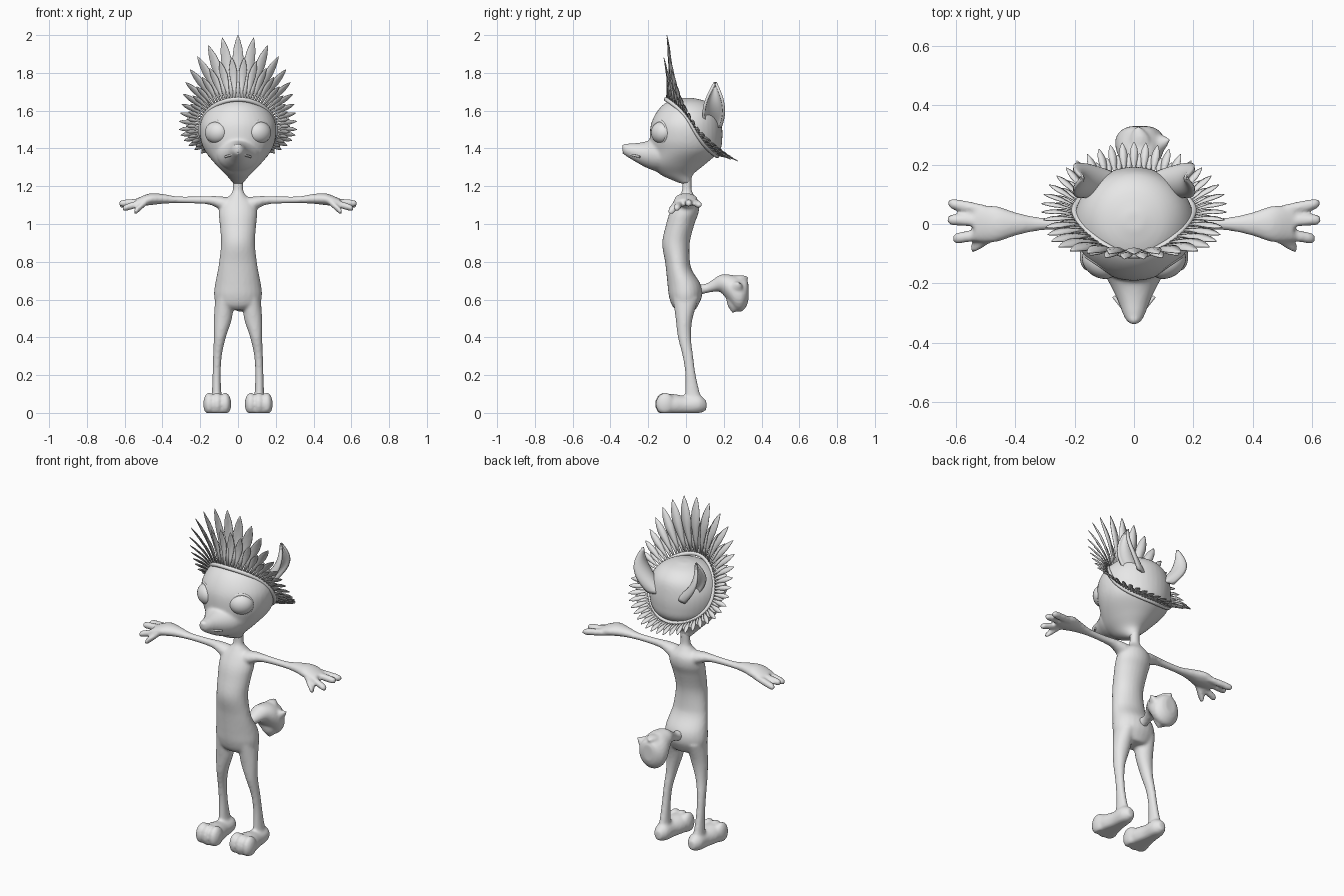
import bpy, bmesh
from math import sin, cos, pi, radians
from mathutils import Vector, Matrix

cube = bpy.data.objects.get("Cube")
if cube:
    bpy.data.objects.remove(cube, do_unlink=True)

grey = bpy.data.materials.new("plain_grey")
grey.use_nodes = True
tone = (.8, .8, .8, 1)
grey.diffuse_color = tone
grey.node_tree.nodes["Principled BSDF"].inputs["Base Color"].default_value = tone

SIDES = (1, -1)


def finish(name, bm):
    bmesh.ops.recalc_face_normals(bm, faces=bm.faces)
    for f in bm.faces:
        f.smooth = True
    mesh = bpy.data.meshes.new(name)
    bm.to_mesh(mesh)
    bm.free()
    mesh.materials.append(grey)
    ob = bpy.data.objects.new(name, mesh)
    bpy.context.collection.objects.link(ob)
    return ob


def fuse(ob, voxel, rounds):
    """Merge overlapping volumes into one soft skin."""
    m = ob.modifiers.new("skin", 'REMESH')
    m.mode, m.voxel_size, m.use_smooth_shade = 'VOXEL', voxel, True
    s = ob.modifiers.new("soften", 'SMOOTH')
    s.factor, s.iterations = .5, rounds


def thicken(ob, amount):
    sol = ob.modifiers.new("thickness", 'SOLIDIFY')
    sol.thickness, sol.offset = amount, 0


def spline(rows, steps=5):
    """Catmull-Rom interpolation of ring rows."""
    rows = [Vector(r) for r in rows]
    out = []
    for i in range(len(rows) - 1):
        b, c = rows[i], rows[i + 1]
        a, d = rows[max(i - 1, 0)], rows[min(i + 2, len(rows) - 1)]
        for k in range(steps):
            t = k / steps
            out.append(b + (c - a) * (t / 2) + (a * 2 - b * 5 + c * 4 - d) * (t * t / 2)
                       + (b * 3 - a - c * 3 + d) * (t ** 3 / 2))
    return out + [rows[-1]]


def loft(bm, axis, rows, side=1, n=24):
    """Elliptic rings (x, y, z, radius, radius) stacked along an axis."""
    u, v = {'x': (1, 2), 'y': (0, 2), 'z': (0, 1)}[axis]
    rings = []
    for r in spline(rows):
        ring = []
        for k in range(n):
            p = Vector(r[:3])
            p[u] += max(r[3], .002) * cos(2 * pi * k / n)
            p[v] += max(r[4], .002) * sin(2 * pi * k / n)
            ring.append(bm.verts.new((p.x * side, p.y, max(p.z, 0))))
        rings.append(ring)
    for a, b in zip(rings, rings[1:]):
        for k in range(n):
            j = (k + 1) % n
            bm.faces.new((a[k], a[j], b[j], b[k]))
    bm.faces.new(rings[0])
    bm.faces.new(rings[-1])


def ball(bm, centre, size, turn=0):
    m = Matrix.Translation(centre) @ Matrix.Rotation(turn, 4, 'Z') @ Matrix.Diagonal((*size, 1))
    res = bmesh.ops.create_uvsphere(bm, u_segments=24, v_segments=16, radius=1, matrix=m)
    for v in res["verts"]:
        v.co.z = max(v.co.z, 0)


# Body: torso and neck
bm = bmesh.new()
loft(bm, 'z', [(0, y, z, a, b) for z, y, a, b in (
    (.545, 0, .06, .05), (.57, -.005, .112, .07), (.62, -.003, .127, .088),
    (.68, -.01, .122, .088), (.75, -.035, .108, .07), (.8, -.045, .1, .066),
    (.9, -.053, .09, .073), (1, -.03, .097, .075), (1.06, -.01, .102, .077),
    (1.11, .003, .09, .064), (1.15, .004, .045, .04), (1.18, .005, .028, .026),
    (1.25, .005, .028, .026))])

for s in SIDES:
    # Arm and palm
    loft(bm, 'x', [(x, 0, z, a, b) for x, z, a, b in (
        (.04, 1.09, .05, .05), (.1, 1.113, .04, .034), (.15, 1.125, .027, .023),
        (.22, 1.127, .02, .019), (.32, 1.128, .023, .018), (.4, 1.133, .04, .026),
        (.47, 1.13, .062, .031), (.54, 1.113, .058, .02))], s)
    # Fingers and thumb
    for root, x, y, z in ((.042, .628, .07, 1.1), (.008, .632, .015, 1.108),
                          (-.03, .612, -.05, 1.082), (-.045, .552, -.083, 1.06)):
        base = Vector((.48, root, 1.12))
        tip = Vector((x, y, z))
        loft(bm, 'x', [(*base.lerp(tip, t), r, r * .95) for t, r in
                       ((0, .017), (.5, .02), (.85, .019), (.96, .014), (1, .004))], s, 16)
    # Leg
    loft(bm, 'z', [(x, y, z, a, b) for x, y, z, a, b in (
        (.07, 0, .61, .05, .07), (.08, -.01, .5, .048, .045), (.096, -.008, .4, .032, .035),
        (.109, .01, .3, .023, .028), (.113, .024, .2, .022, .028),
        (.113, .035, .1, .026, .04), (.113, .045, .04, .04, .05))], s)
    # Foot with three shallow toes
    loft(bm, 'y', [(.11, y, z, a, b) for y, z, a, b in (
        (.108, .04, .02, .025), (.07, .045, .045, .048), (0, .04, .05, .05),
        (-.07, .042, .065, .058), (-.125, .042, .062, .055), (-.145, .042, .05, .042))], s)
    for dx in (-.042, 0, .042):
        ball(bm, (s * (.11 + dx), -.11 - .004 * (dx == 0), .047), (.032, .05, .06))
fuse(finish("body", bm), .008, 5)

# Head: skull, snout and nose
bm = bmesh.new()
loft(bm, 'z', [(0, y, z, a, b) for z, y, a, b in (
    (1.215, 0, .027, .03), (1.235, -.025, .042, .055), (1.265, -.05, .068, .09),
    (1.315, -.045, .118, .145), (1.385, -.005, .174, .182), (1.45, 0, .198, .192),
    (1.53, .002, .2, .187), (1.6, .01, .166, .16), (1.645, .01, .11, .11),
    (1.667, .01, .03, .03))], n=40)
loft(bm, 'y', [(0, y, z, a, b) for y, z, a, b in (
    (-.08, 1.385, .13, .1), (-.15, 1.37, .11, .092), (-.21, 1.368, .078, .07),
    (-.26, 1.377, .054, .052), (-.305, 1.389, .037, .037), (-.328, 1.394, .024, .026),
    (-.337, 1.396, .008, .01))])
ball(bm, (0, -.32, 1.41), (.024, .02, .016))
fuse(finish("head", bm), .008, 6)

# Eyes with lids
for s in SIDES:
    label = "left" if s > 0 else "right"
    bm = bmesh.new()
    ball(bm, (s * .114, -.13, 1.484), (.066, .05, .058), s * radians(34))
    finish(label + "_eye", bm)
    bpy.ops.mesh.primitive_torus_add(major_segments=32, minor_segments=10, major_radius=.06,
                                     minor_radius=.008, location=(s * .116, -.137, 1.484),
                                     rotation=(pi / 2, 0, s * radians(34)))
    lid = bpy.context.object
    lid.name = label + "_eyelid"
    lid.data.materials.append(grey)
    bpy.ops.object.shade_smooth()

    # Ear: a deep leaf-shaped cup open towards the side
    bm = bmesh.new()
    rows, cols = 14, 12
    grid = []
    for i in range(rows + 1):
        u = i / rows
        w = .052 * sin(pi * (.25 + .75 * u)) + .001
        line = []
        for j in range(cols + 1):
            a = pi * j / cols
            x = .12 + .085 * sin(pi * (u * .75 + .02)) - .075 * (1 - u) ** .7 * sin(a)
            line.append(bm.verts.new((s * x, .143 + .012 * u - w * cos(a), 1.51 + .24 * u)))
        grid.append(line)
    for a, b in zip(grid, grid[1:]):
        for j in range(cols):
            bm.faces.new((a[j], a[j + 1], b[j + 1], b[j]))
    thicken(finish(label + "_ear", bm), .014)


def tube(name, points, radius, closed=False):
    cu = bpy.data.curves.new(name, 'CURVE')
    cu.dimensions = '3D'
    cu.bevel_depth, cu.bevel_resolution, cu.use_fill_caps = radius, 3, True
    sp = cu.splines.new('POLY')
    sp.points.add(len(points) - 1)
    for p, q in zip(sp.points, points):
        p.co = (*q, 1)
    sp.use_cyclic_u, sp.use_smooth = closed, True
    cu.materials.append(grey)
    ob = bpy.data.objects.new(name, cu)
    bpy.context.collection.objects.link(ob)


# Mouth: a drooping lip line around the snout
lip = [(x, -.33 + 1.25 * abs(x), 1.376 - .3 * abs(x)) for x in
       [k * .0085 for k in range(-8, 9)]]
tube("mouth", lip, .006)


# Headband ring, high on the brow and low at the nape
def ring(t):
    c = cos(t)
    return Vector((.2 * sin(t), .045 - .085 * c - .015 * c * c - .05 * c ** 3,
                   1.5 + (.16 if c > 0 else .14) * c))


tube("headband", [ring(2 * pi * k / 72) for k in range(72)], .012, True)


# Feather rows, longest over the brow
def feather_row(name, count, shift, stretch, lean):
    bm = bmesh.new()
    for k in range(count):
        t = 2 * pi * (k + shift) / count
        c = cos(t)
        root = ring(t)
        back = lean - .3 * sin(t) ** 2 + 2 * ((1 - c) / 2) ** 2
        d = Vector((sin(t), back, c if c > 0 else c * .5)).normalized()
        length = stretch * (.115 + .225 * max(c, 0) ** 3)
        across = ring(t + .01) - ring(t - .01)
        across = (across - d * across.dot(d)).normalized()
        normal = d.cross(across)
        half = .006 + .068 * length
        prev = None
        for u, w in ((0, .22), (.25, .45), (.48, .85), (.64, 1), (.8, .78), (.92, .4), (1, .03)):
            mid = root + d * (length * u) + normal * (.05 * length * sin(pi * u))
            edge = across * (half * w)
            line = [bm.verts.new(p) for p in
                    (mid - edge, mid + normal * (half * w * .25), mid + edge)]
            if prev:
                for j in (0, 1):
                    bm.faces.new((prev[j], prev[j + 1], line[j + 1], line[j]))
            prev = line
    thicken(finish(name, bm), .003)


feather_row("long_feathers", 40, 0, 1, .01)
feather_row("short_feathers", 40, .5, .66, -.06)

# Tail: thin stem, bushy end and curled tufts
bm = bmesh.new()
loft(bm, 'y', [(x, y, z, a, b) for x, y, z, a, b in (
    (0, .05, .65, .035, .035), (0, .1, .657, .025, .025), (.005, .14, .672, .034, .032),
    (.012, .18, .685, .052, .045), (.02, .22, .665, .07, .068), (.02, .26, .635, .083, .092),
    (.02, .295, .625, .08, .088), (.02, .32, .635, .058, .07), (.02, .33, .64, .03, .045))])
loft(bm, 'x', [(.03, .26, .66, .05, .05), (.08, .265, .655, .04, .042),
               (.105, .275, .67, .022, .022), (.122, .285, .69, .003, .003)])
loft(bm, 'z', [(.02, .26, .62, .06, .05), (.025, .265, .57, .045, .045),
               (.03, .26, .545, .025, .025), (.035, .245, .53, .003, .003)])
loft(bm, 'y', [(.02, .24, .69, .05, .035), (.02, .29, .705, .035, .024),
               (.015, .32, .712, .015, .012), (.015, .33, .715, .003, .003)])
fuse(finish("tail", bm), .007, 4)
